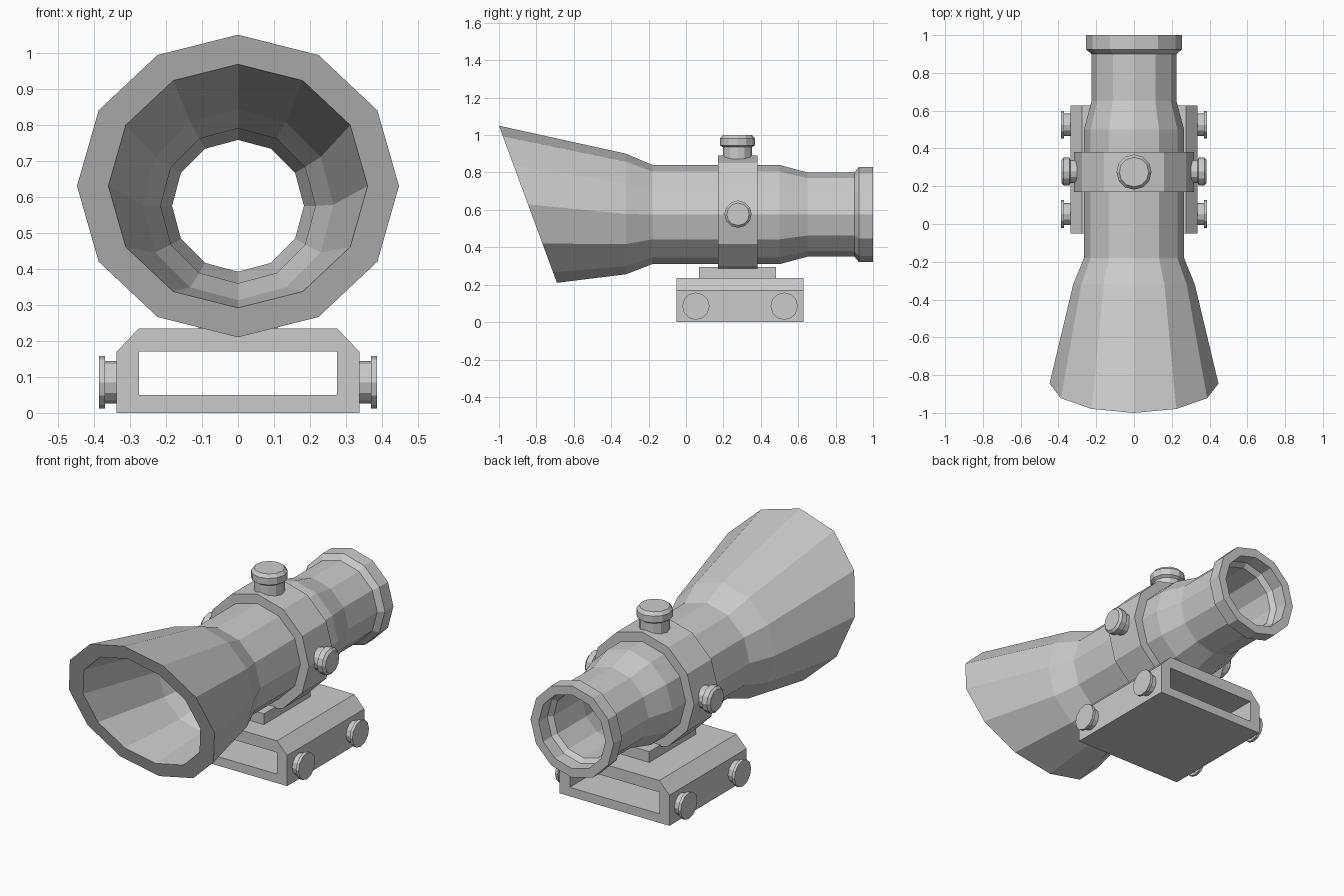
import bpy, bmesh, math
from mathutils import Vector, Matrix

if "Cube" in bpy.data.objects:
    bpy.data.objects.remove(bpy.data.objects["Cube"])

AXIS_Z = 0.575      # height of the optical axis
SIDES = 12


def loft(name, rings, closed=False):
    """Skin successive rings; closed joins last to first, otherwise ends are capped."""
    bm = bmesh.new()
    loops = [[bm.verts.new(p) for p in ring] for ring in rings]
    n = len(loops[0])
    pairs = list(zip(loops, loops[1:]))
    if closed:
        pairs.append((loops[-1], loops[0]))
    else:
        bm.faces.new(loops[0])
        bm.faces.new(loops[-1])
    for a, b in pairs:
        for i in range(n):
            j = (i + 1) % n
            bm.faces.new((a[i], a[j], b[j], b[i]))
    bmesh.ops.recalc_face_normals(bm, faces=bm.faces)
    mesh = bpy.data.meshes.new(name)
    bm.to_mesh(mesh)
    bm.free()
    obj = bpy.data.objects.new(name, mesh)
    bpy.context.collection.objects.link(obj)
    return obj


def y_ring(y, r, zc=AXIS_Z):
    pts = []
    for i in range(SIDES):
        a = 2 * math.pi * i / SIDES
        pts.append((r * math.sin(a), y, zc + r * math.cos(a)))
    return pts


def mouth_ring(rx, rz):
    """Ring on the slanted front plane of the hood."""
    pts = []
    for i in range(SIDES):
        a = 2 * math.pi * i / SIDES
        z = 0.63 + rz * math.cos(a)
        pts.append((rx * math.sin(a), -1 + (1.05 - z) * 0.369, z))
    return pts


def knob(name, profile, origin, direction):
    """Turned knob: profile is (distance along direction, radius)."""
    rot = Vector(direction).to_track_quat('Z', 'Y').to_matrix().to_4x4()
    m = Matrix.Translation(origin) @ rot
    rings = []
    for h, r in profile:
        rings.append([m @ Vector((r * math.cos(2 * math.pi * i / SIDES),
                                  r * math.sin(2 * math.pi * i / SIDES), h))
                      for i in range(SIDES)])
    return loft(name, rings)


# Hollow tube with flared slanted hood and rear eyepiece rim
outer = [(-0.32, 0.322, 0.578), (-0.18, 0.265), (0.5, 0.265), (0.65, 0.225),
         (0.9, 0.225), (0.925, 0.255), (1.0, 0.255)]
inner = [(1.0, 0.205), (0.925, 0.205), (0.9, 0.183), (0.65, 0.183),
         (0.5, 0.215), (-0.18, 0.215), (-0.32, 0.265, 0.578)]
loft("scope_tube",
     [mouth_ring(0.447, 0.42)] + [y_ring(*p) for p in outer + inner]
     + [mouth_ring(0.36, 0.338)], closed=True)

# Clamp ring around the tube
loft("clamp_ring", [y_ring(0.17, 0.317), y_ring(0.382, 0.317),
                    y_ring(0.382, 0.24), y_ring(0.17, 0.24)], closed=True)

# Neck plate between base and ring
loft("neck_plate", [[(x, y, z) for x, y in
                     ((-0.11, 0.07), (0.11, 0.07), (0.11, 0.48), (-0.11, 0.48))]
                    for z in (0.23, 0.295)])

# Chamfered rail base with a rectangular slot right through
shell = [(-0.337, 0), (0.337, 0), (0.337, 0.17), (0.275, 0.235), (-0.275, 0.235), (-0.337, 0.17)]
slot = [(-0.275, 0.05), (0.275, 0.05), (0.275, 0.11), (0.275, 0.17), (-0.275, 0.17), (-0.275, 0.11)]
loft("rail_base", [[(x, y, z) for x, z in prof] for prof, y in
                   ((shell, -0.05), (shell, 0.627), (slot, 0.627), (slot, -0.05))], closed=True)

# Elevation knob on top
knob("top_knob", [(0, 0.078), (0.085, 0.078), (0.095, 0.093), (0.132, 0.093), (0.15, 0.078)],
     (0, 0.275, 0.85), (0, 0, 1))

# Side adjustment knobs and rail clamp bolts, both sides
for side, s in (("left", -1), ("right", 1)):
    knob("side_knob_" + side,
         [(0, 0.06), (0.055, 0.06), (0.062, 0.073), (0.093, 0.073), (0.105, 0.06)],
         (s * 0.28, 0.278, 0.577), (s, 0, 0))
    for place, y in (("front", 0.053), ("rear", 0.525)):
        knob("rail_bolt_%s_%s" % (place, side),
             [(0, 0.059), (0.04, 0.059), (0.04, 0.073), (0.056, 0.073)],
             (s * 0.33, y, 0.085), (s, 0, 0))
